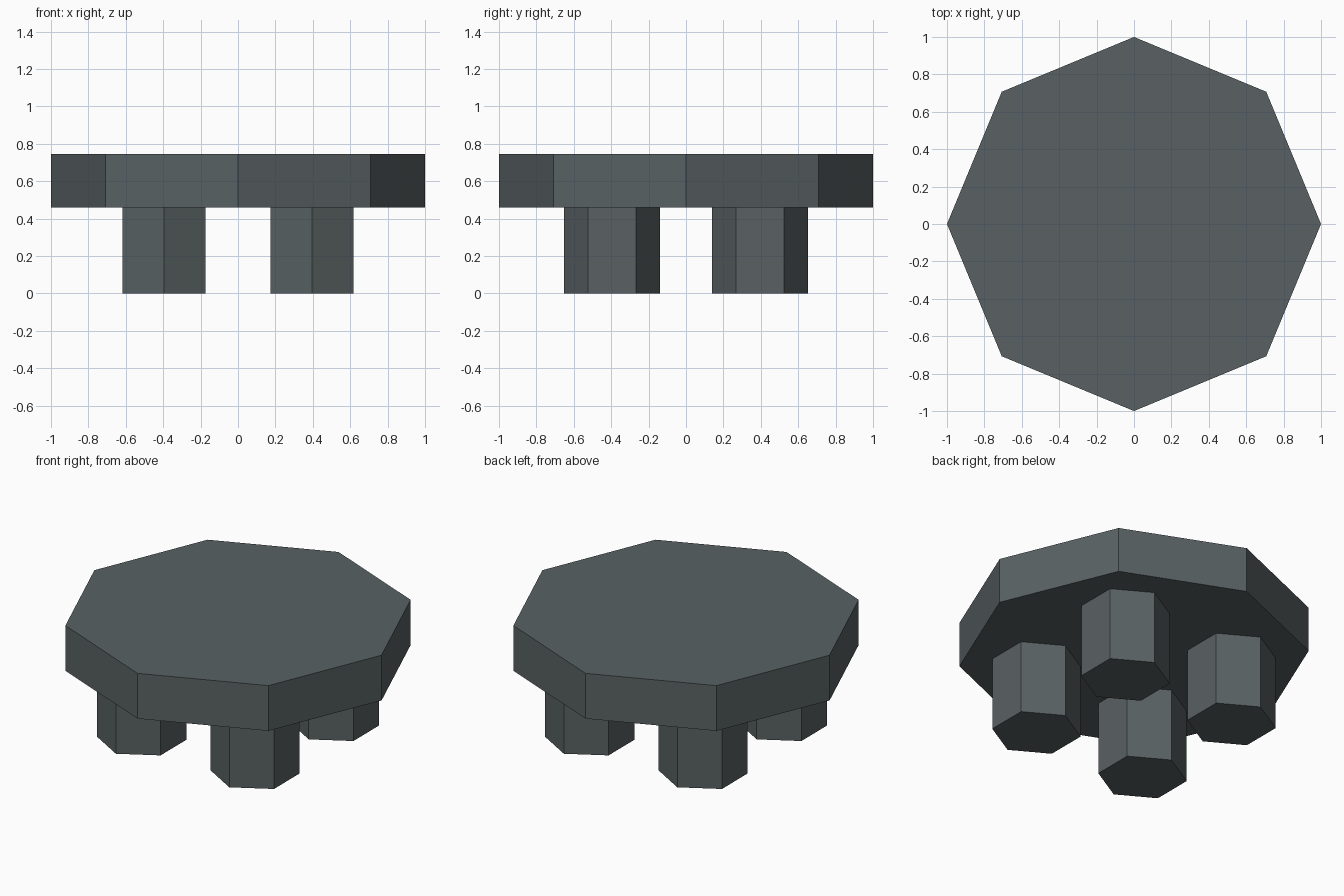
import bpy

# Remove the default cube
cube = bpy.data.objects.get("Cube")
if cube:
    bpy.data.objects.remove(cube, do_unlink=True)

# Single slate grey colour
SLATE = (0.1, 0.12, 0.125, 1.0)
slate = bpy.data.materials.new("slate_grey")
slate.use_nodes = True
slate.diffuse_color = SLATE
slate.node_tree.nodes["Principled BSDF"].inputs["Base Color"].default_value = SLATE


def prism(name, sides, radius, x, y, bottom, top):
    """Upright flat-shaded prism with one corner pointing along +y."""
    bpy.ops.mesh.primitive_cylinder_add(
        vertices=sides, radius=radius, depth=top - bottom,
        location=(x, y, (bottom + top) / 2))
    obj = bpy.context.object
    obj.name = name
    obj.data.materials.append(slate)
    return obj


TOP, UNDERSIDE = 0.745, 0.46
LEG_OFFSET, LEG_RADIUS = 0.395, 0.256

# Octagonal table top
prism("table_top", 8, 1.0, 0, 0, UNDERSIDE, TOP)

# Four hexagonal legs
for side, sx in (("left", 1), ("right", -1)):
    for end, sy in (("front", -1), ("back", 1)):
        prism(f"{end}_{side}_leg", 6, LEG_RADIUS,
              sx * LEG_OFFSET, sy * LEG_OFFSET, 0, UNDERSIDE)
